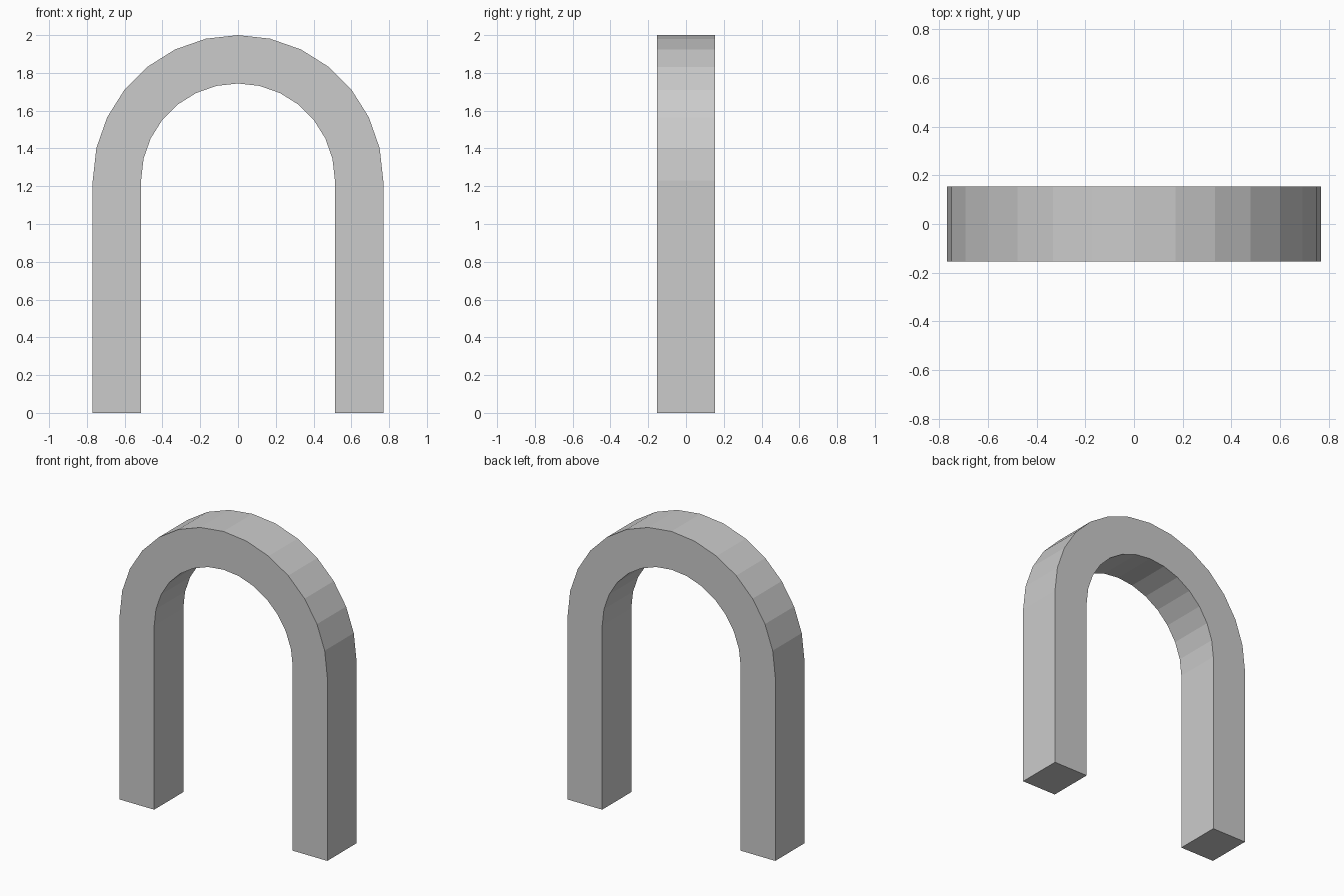
import bpy, bmesh
from math import sin, cos, pi

if "Cube" in bpy.data.objects:
    bpy.data.objects.remove(bpy.data.objects["Cube"])

OUTER, INNER, SPRING, DEPTH, SEGMENTS = 0.769, 0.513, 1.231, 0.308, 14


def arch_line(radius):
    """Profile from right foot, over the half circle, to left foot."""
    curve = [(radius * cos(pi * i / SEGMENTS), SPRING + radius * sin(pi * i / SEGMENTS))
             for i in range(SEGMENTS + 1)]
    return [(radius, 0)] + curve + [(-radius, 0)]


# Front face as a strip of quads between the outer and inner lines
bm = bmesh.new()
outer, inner = ([bm.verts.new((x, -DEPTH / 2, z)) for x, z in arch_line(r)]
                for r in (OUTER, INNER))
for i in range(len(outer) - 1):
    bm.faces.new((outer[i], outer[i + 1], inner[i + 1], inner[i]))

# Extrude to the back to make the solid arch
result = bmesh.ops.extrude_face_region(bm, geom=bm.faces[:], use_keep_orig=True)
back = [g for g in result["geom"] if isinstance(g, bmesh.types.BMVert)]
bmesh.ops.translate(bm, verts=back, vec=(0, DEPTH, 0))
bmesh.ops.recalc_face_normals(bm, faces=bm.faces[:])

mesh = bpy.data.meshes.new("arch")
bm.to_mesh(mesh)
bm.free()
bpy.context.collection.objects.link(bpy.data.objects.new("arch", mesh))
